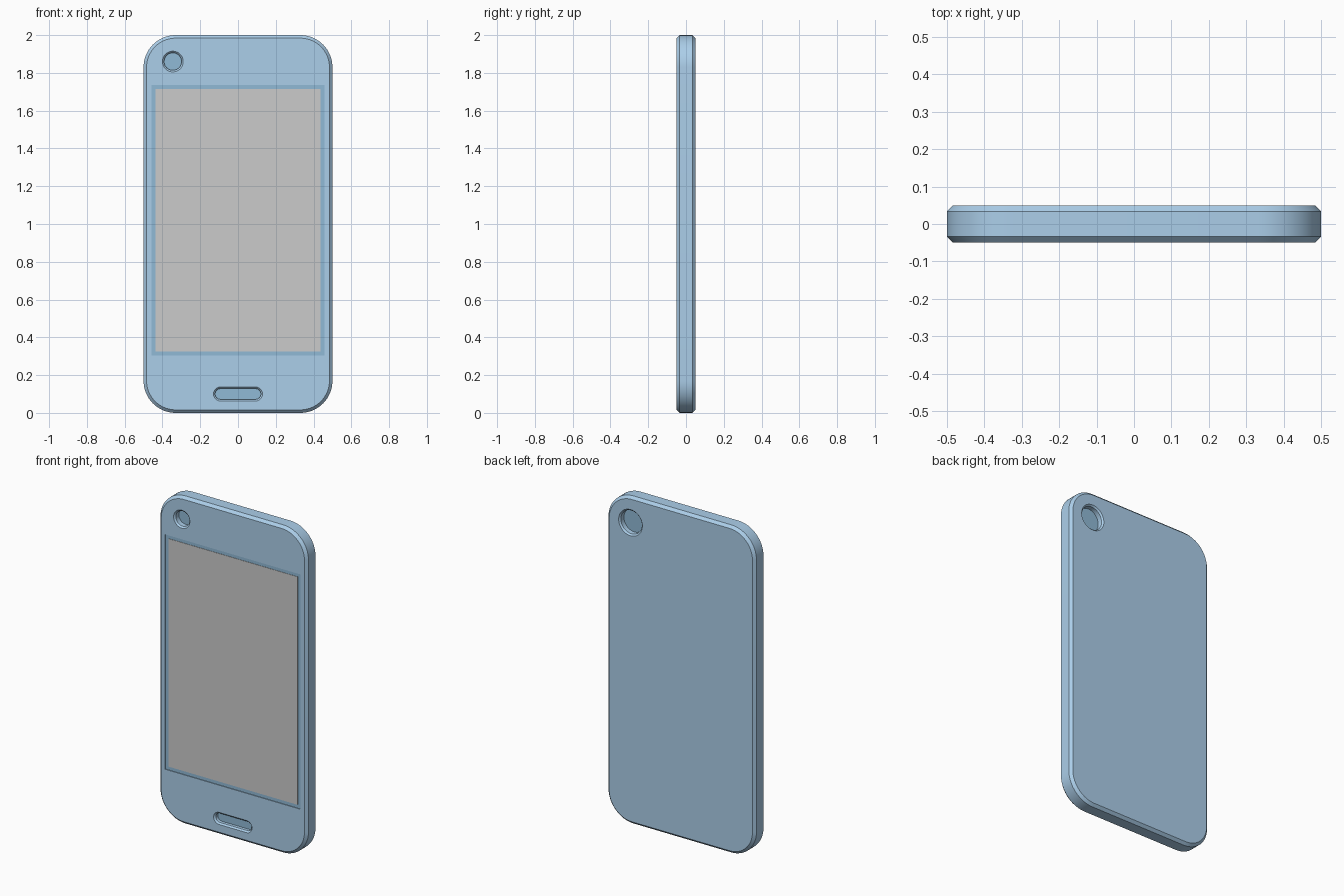
import bpy
import bmesh
from math import pi, sin, cos, radians

if "Cube" in bpy.data.objects:
    bpy.data.objects.remove(bpy.data.objects["Cube"])


def material(name, rgb):
    mat = bpy.data.materials.new(name)
    mat.diffuse_color = (*rgb, 1)
    mat.use_nodes = True
    mat.node_tree.nodes["Principled BSDF"].inputs["Base Color"].default_value = mat.diffuse_color
    return mat


BODY_BLUE = material("body_blue", (0.41, 0.62, 0.82))
DARK_BLUE = material("dark_blue", (0.28, 0.49, 0.67))


def rounded_rect(x, z, hw, hh, r, seg):
    """Outline in the XZ plane; r = half size gives a circle or a slot."""
    if r == 0:
        return [(x + hw, z + hh), (x - hw, z + hh), (x - hw, z - hh), (x + hw, z - hh)]
    pts = []
    for i, (sx, sz) in enumerate([(1, 1), (-1, 1), (-1, -1), (1, -1)]):
        for k in range(seg + 1):
            a = (i + k / seg) * pi / 2
            pts.append((x + sx * (hw - r) + r * cos(a), z + sz * (hh - r) + r * sin(a)))
    return pts


def loft(name, shape, layers, mat=None, seg=12):
    """Stack inset copies of a rounded rectangle along Y: layers = (inset, y)."""
    x, z, hw, hh, r = shape
    bm = bmesh.new()
    rings = []
    for inset, y in layers:
        outline = rounded_rect(x, z, hw - inset, hh - inset, max(r - inset, 0), seg)
        rings.append([bm.verts.new((px, y, pz)) for px, pz in outline])
    n = len(rings[0])
    for a, b in zip(rings, rings[1:]):
        for i in range(n):
            j = (i + 1) % n
            bm.faces.new((a[i], a[j], b[j], b[i]))
    bm.faces.new(rings[0])
    bm.faces.new(rings[-1])
    bmesh.ops.remove_doubles(bm, verts=bm.verts, dist=1e-5)
    bmesh.ops.recalc_face_normals(bm, faces=bm.faces)
    me = bpy.data.meshes.new(name)
    bm.to_mesh(me)
    bm.free()
    if mat:
        me.materials.append(mat)
    ob = bpy.data.objects.new(name, me)
    bpy.context.collection.objects.link(ob)
    return ob


def activate(ob):
    bpy.ops.object.select_all(action='DESELECT')
    ob.select_set(True)
    bpy.context.view_layer.objects.active = ob


def cut(target, cutter):
    cutter.hide_render = True
    mod = target.modifiers.new("cut", 'BOOLEAN')
    mod.operation = 'DIFFERENCE'
    mod.solver = 'EXACT'
    mod.object = cutter
    activate(target)
    bpy.ops.object.modifier_apply(modifier=mod.name)
    bpy.data.objects.remove(cutter)


# Body slab with chamfered rims
T, C = 0.05, 0.016
body = loft("body", (0, 1, 0.5, 1, 0.17),
            [(C, -T), (0, -T + C), (0, T - C), (C, T)], BODY_BLUE, 16)

# Chamfered pockets with dark floors: shape, side (-1 front, 1 back), depth
pockets = {
    "front_camera": ((-0.345, 1.86, 0.055, 0.055, 0.055), -1, 0.04),
    "home_button": ((0, 0.1, 0.13, 0.037, 0.037), -1, 0.03),
    "rear_camera": ((0.34, 1.84, 0.08, 0.08, 0.08), 1, 0.04),
}
parts = [body]
for name, (shape, side, depth) in pockets.items():
    floor = T - depth
    cutter = loft(name + "_cutter", shape,
                  [(0, side * (T + 0.02)), (0, side * T),
                   (0.009, side * (T - 0.009)), (0.009, side * floor)], BODY_BLUE)
    cut(body, cutter)
    parts.append(loft(name, shape, [(0.009, side * (floor - 0.002)),
                                    (0.009, side * (floor + 0.002))], DARK_BLUE))

# Shallow screen recess, dark border and grey panel
screen = (0, 1.02, 0.457, 0.717, 0)
cut(body, loft("screen_cutter", screen, [(0, -T - 0.02), (0, -T + 0.006)], BODY_BLUE))
loft("screen_border", screen, [(0, -T + 0.008), (0, -T + 0.004)], DARK_BLUE)
loft("screen", screen, [(0.021, -T + 0.006), (0.021, -T + 0.002)])

# Smooth round walls, crisp chamfer edges
for ob in parts:
    activate(ob)
    bpy.ops.object.shade_smooth_by_angle(angle=radians(30))
